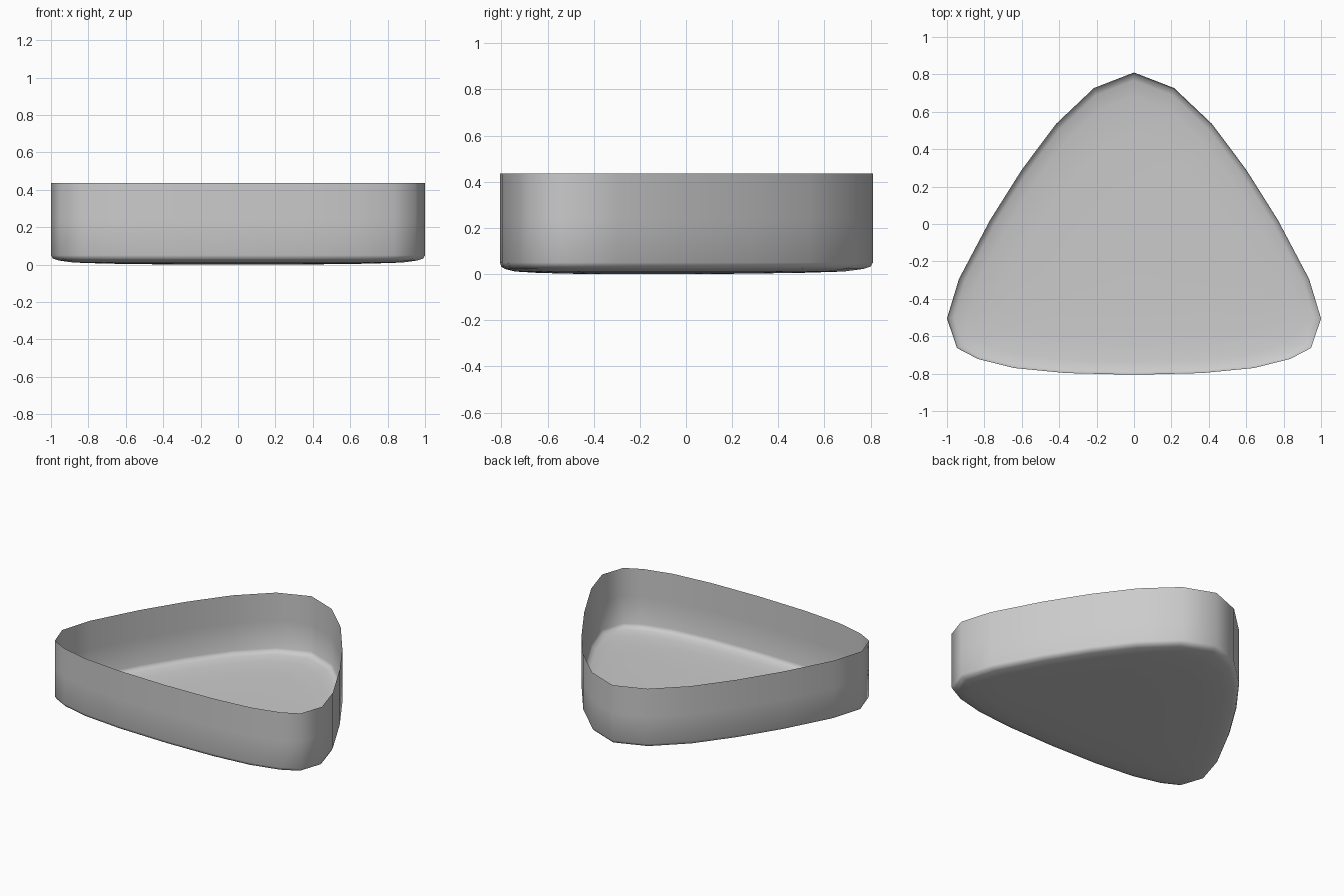
import bpy, bmesh
from mathutils import Vector

if "Cube" in bpy.data.objects:
    bpy.data.objects.remove(bpy.data.objects["Cube"])

# Right half of the rounded-triangle outline, back tip to front middle
half = [(0, .81), (.214, .727), (.417, .535), (.60, .29), (.77, .02), (.936, -.294),
        (1, -.505), (.947, -.663), (.834, -.722), (.642, -.77), (.364, -.797), (0, -.806)]
outline = half + [(-x, y) for x, y in reversed(half[1:-1])]

# Wall and floor profile: (scale about the floor centre, height)
profile = [(1, .435), (1, .24), (1, .05), (.99, .032), (.96, .022),
           (.88, .011), (.7, .005), (.4, .001)]
centre = Vector((0, -.25))

bm = bmesh.new()
rings = []
for s, z in profile:
    ring = []
    for x, y in outline:
        p = centre + (Vector((x, y)) - centre) * s
        ring.append(bm.verts.new((p.x, p.y, z)))
    rings.append(ring)

# Open thin shell: walls and rounded lower edge, then the floor middle
n = len(outline)
for a, b in zip(rings, rings[1:]):
    for i in range(n):
        j = (i + 1) % n
        bm.faces.new((a[i], a[j], b[j], b[i]))
mid = bm.verts.new((centre.x, centre.y, 0))
for i in range(n):
    bm.faces.new((rings[-1][i], rings[-1][(i + 1) % n], mid))
bmesh.ops.recalc_face_normals(bm, faces=bm.faces)
for f in bm.faces:
    f.smooth = True

mesh = bpy.data.meshes.new("tray")
bm.to_mesh(mesh)
bm.free()
grey = bpy.data.materials.new("light grey")
grey.diffuse_color = (.6, .6, .6, 1)
grey.use_nodes = True
grey.node_tree.nodes["Principled BSDF"].inputs["Base Color"].default_value = grey.diffuse_color
mesh.materials.append(grey)
bpy.context.collection.objects.link(bpy.data.objects.new("tray", mesh))
